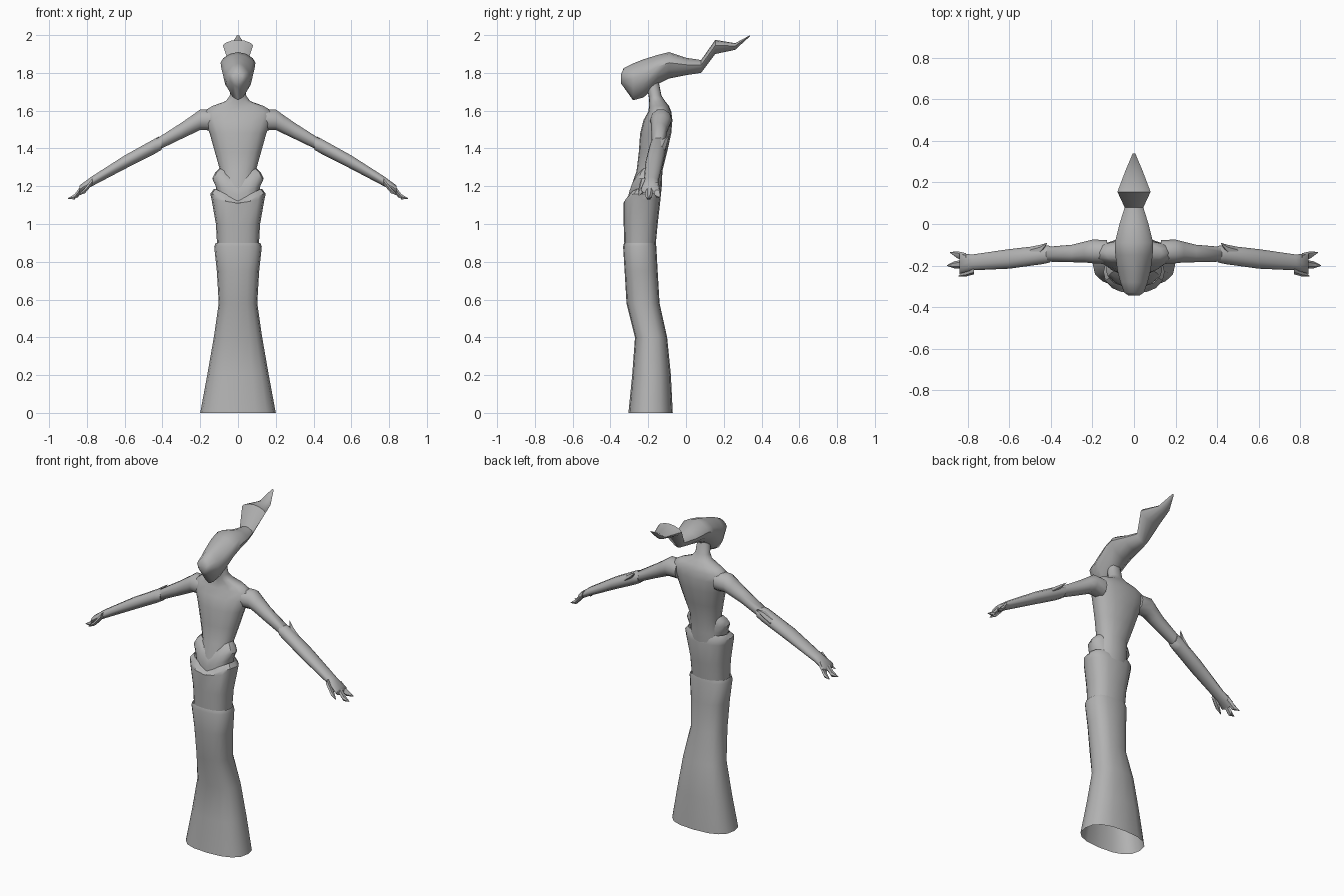
import bpy, bmesh, math

cube = bpy.data.objects.get("Cube")
if cube:
    bpy.data.objects.remove(cube)

clay = bpy.data.materials.new("plain grey")
clay.use_nodes = True
GREY = (0.45, 0.45, 0.45, 1)
clay.diffuse_color = GREY
clay.node_tree.nodes["Principled BSDF"].inputs["Base Color"].default_value = GREY


def outline(sides, power):
    """Unit superellipse, starting at +u."""
    pts = []
    for i in range(sides):
        a = math.tau * i / sides
        c, s = math.cos(a), math.sin(a)
        pts.append((math.copysign(abs(c) ** (2 / power), c),
                    math.copysign(abs(s) ** (2 / power), s)))
    return pts


def loft(name, rings, sides=12, power=2.0, caps=True, mirror=False, angle=40):
    """Skin a list of rings; each ring is a function of the unit outline (u, v)."""
    bm = bmesh.new()
    shape = outline(sides, power)
    loops = [[bm.verts.new(ring(u, v)) for u, v in shape] for ring in rings]
    for a, b in zip(loops, loops[1:]):
        for i in range(sides):
            j = (i + 1) % sides
            bm.faces.new((a[i], a[j], b[j], b[i]))
    if caps:
        bm.faces.new(loops[0][::-1])
        bm.faces.new(loops[-1])
    bmesh.ops.recalc_face_normals(bm, faces=bm.faces)
    mesh = bpy.data.meshes.new(name)
    bm.to_mesh(mesh)
    bm.free()
    mesh.materials.append(clay)
    ob = bpy.data.objects.new(name, mesh)
    bpy.context.collection.objects.link(ob)
    if mirror:
        ob.modifiers.new("mirror", "MIRROR")
    bpy.ops.object.select_all(action="DESELECT")
    ob.select_set(True)
    bpy.context.view_layer.objects.active = ob
    bpy.ops.object.shade_smooth_by_angle(angle=math.radians(angle))
    return ob


def level(z, half_width, front, back, dip=0.0):
    """Horizontal ring; dip lowers it into a V at the front centre."""
    def ring(u, v):
        drop = dip * max(0, 1 - abs(u) * 1.1) if v < 0 else 0
        return (u * half_width, (front + back) / 2 + v * (back - front) / 2, z - drop)
    return ring


def across(x, y, z, half_y, half_z):
    """Ring facing along x, for the arms."""
    return lambda u, v: (x, y + u * half_y, z + v * half_z)


def along(y, low, high, half_width):
    """Ring facing along y, widest above its middle, for head and hair."""
    wide = low + (high - low) * 0.6
    return lambda u, v: (u * half_width, y, wide + v * ((high - wide) if v > 0 else (wide - low)))


# Skirt: open flared tube
loft("skirt", [level(*r) for r in (
    (0, .20, -.305, -.07), (.2, .163, -.285, -.08), (.4, .128, -.27, -.10),
    (.58, .102, -.315, -.14), (.75, .112, -.325, -.15), (.88, .126, -.333, -.157),
    (.9, .118, -.328, -.16))], sides=16, power=2.5, caps=False)

# Hip wrap: layer above the skirt with a flared rim
loft("hip_wrap", [level(*r) for r in (
    (.84, .108, -.325, -.165), (1.0, .117, -.33, -.15), (1.13, .14, -.332, -.135, .02),
    (1.16, .147, -.322, -.14, .05), (1.185, .128, -.30, -.15, .06))],
    sides=16, power=2.5, caps=False, angle=35)

# Sash: lobed band, low at the front
loft("sash", [level(*r) for r in (
    (1.14, .108, -.305, -.15, .05), (1.2, .118, -.305, -.145, .05),
    (1.24, .136, -.29, -.15, .05), (1.27, .122, -.275, -.15, .05),
    (1.293, .10, -.25, -.16, .06))], sides=16, power=2.3, caps=False, angle=35)

# Torso, shoulders and neck
loft("torso", [level(*r) for r in (
    (1.05, .112, -.30, -.145), (1.2, .098, -.29, -.128), (1.28, .094, -.262, -.125),
    (1.38, .122, -.25, -.10), (1.48, .150, -.243, -.078), (1.55, .178, -.225, -.072),
    (1.595, .185, -.20, -.078), (1.625, .135, -.195, -.09), (1.65, .065, -.195, -.11),
    (1.68, .043, -.198, -.13), (1.78, .036, -.22, -.15))], sides=16, power=2.2, angle=60)

# Arms: upper arm, then forearm with a flared cuff
loft("upper_arms", [across(*r) for r in (
    (.13, -.135, 1.55, .058, .058), (.2, -.132, 1.552, .057, .057),
    (.24, -.135, 1.528, .05, .052), (.3, -.142, 1.493, .042, .045),
    (.43, -.146, 1.42, .035, .034))], sides=10, mirror=True, angle=60)
loft("forearms", [across(*r) for r in (
    (.405, -.145, 1.427, .040, .036), (.44, -.148, 1.412, .045, .042),
    (.6, -.168, 1.327, .047, .038), (.78, -.185, 1.222, .038, .027),
    (.84, -.19, 1.182, .05, .022))], sides=10, mirror=True, angle=60)

# Elbow points rising from the cuffs
loft("elbow_points", [
    across(.5, -.14, 1.39, .03, .025), across(.45, -.122, 1.43, .022, .018),
    across(.418, -.092, 1.462, .002, .002)], sides=6, mirror=True)

# Three pointed fingers per hand
for label, base, tip, reach in (("back", -.16, -.137, .885), ("middle", -.193, -.2, .9),
                                ("front", -.222, -.25, .845)):
    start = reach - .075
    loft(label + "_fingers", [
        across(start, base, 1.203 - (start - .81) * .6, .02, .02),
        across(reach - .035, (base + tip) / 2, 1.168 - (reach - .86) * .6, .017, .016),
        across(reach, tip, 1.135 - (reach - .9) * .3, .002, .002)], sides=6, mirror=True)

# Head with a pointed chin, running into a swept-back wavy lock of hair
loft("head_and_hair", [along(*r) for r in (
    (-.345, 1.745, 1.79, .025), (-.33, 1.725, 1.825, .048), (-.28, 1.655, 1.85, .066),
    (-.225, 1.67, 1.872, .08), (-.15, 1.74, 1.895, .09), (-.09, 1.77, 1.91, .092),
    (0, 1.788, 1.88, .07), (.08, 1.80, 1.868, .045), (.155, 1.90, 1.975, .08),
    (.26, 1.922, 1.957, .04), (.34, 1.995, 2.0, .006))], sides=12, power=1.7, angle=50)
